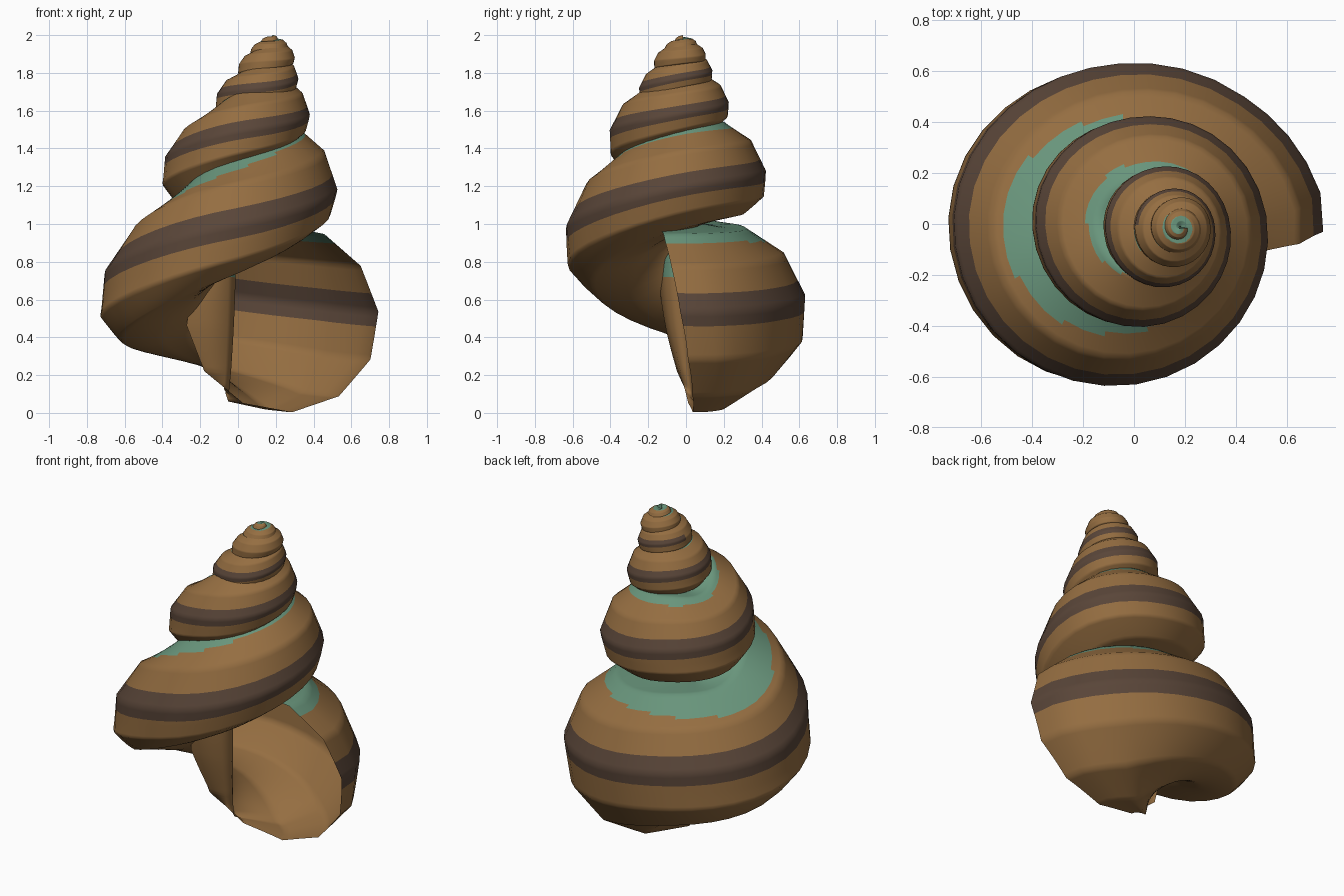
import bpy, bmesh, math
from math import sin, cos, radians, degrees, pi

if "Cube" in bpy.data.objects:
    bpy.data.objects.remove(bpy.data.objects["Cube"])

# One row per quarter turn, from the mouth back to the tip:
# outer radius, section centre height, section radius, axis x
TURNS = [
    (.80, .50, .49, -.07), (.635, .525, .48, -.07), (.66, .57, .485, -.07), (.635, .89, .455, -.06),
    (.55, 1.17, .375, -.03), (.43, 1.22, .335, 0), (.43, 1.25, .305, .03), (.395, 1.44, .275, .05),
    (.296, 1.57, .22, .08), (.24, 1.61, .19, .10), (.23, 1.63, .165, .11), (.235, 1.69, .15, .125),
    (.177, 1.765, .13, .14), (.155, 1.79, .115, .15), (.155, 1.81, .10, .155), (.155, 1.845, .09, .16),
    (.13, 1.875, .08, .17), (.12, 1.885, .07, .18), (.115, 1.90, .065, .18), (.10, 1.915, .055, .18),
    (.085, 1.93, .05, .18), (.075, 1.943, .04, .18), (.06, 1.955, .035, .18), (.045, 1.965, .03, .18),
    (.03, 1.978, .022, .18)]
LAST = len(TURNS) - 1
FINE = 3                                     # degrees between points around the section
ANGLES = range(0, 360, FINE)


def material(name, rgb):
    m = bpy.data.materials.new(name)
    m.diffuse_color = (*rgb, 1)
    m.use_nodes = True
    m.node_tree.nodes["Principled BSDF"].inputs["Base Color"].default_value = m.diffuse_color
    return m


def clamp(v):
    return min(max(v, 0), 1)


def sample(k):
    """Smooth interpolation of the growth table."""
    k = min(max(k, 0), LAST)
    i = min(int(k), LAST - 1)
    t = k - i
    p = [TURNS[min(max(j, 0), LAST)] for j in (i - 1, i, i + 1, i + 2)]
    if i == 0:
        p[0] = tuple(2 * a - b for a, b in zip(p[1], p[2]))
    return [b + .5 * t * (c - a + t * (2*a - 5*b + 4*c - d + t * (3*(b - c) + d - a)))
            for a, b, c, d in zip(*p)]


def tilt(theta):
    return -8 * cos(theta)


def ring(theta):
    """Twelve-sided section of the tube at one angle of the spiral."""
    k = theta / (pi / 2)
    rho, z, r, cx = sample(k)
    cy = -.015 * clamp(k / 10)
    mouth = 1 - clamp(k / .5)
    # inner wall stops at the axis, except where the lip flares out
    limit = -.19 + clamp((degrees(theta) + 10) / 26) * .22 if k < 1 else .03 * rho / .6
    # underside flattens and hollows behind the mouth
    m = clamp((k - .4) / 1.6)
    below = 1 - .36 * m
    hollow = m * (1.4 - 1.1 * clamp((k - 3.2) / .8))
    pts = []
    for a in ANGLES:
        chord = r * 1.015 * cos(radians(15)) / cos(radians((a - 12) % 30 - 15))
        w = radians(a + tilt(theta))
        d = max(rho - r + chord * cos(w), limit)
        t = r * (.24 * mouth * cos(w) - (.05 + .13 * mouth) * sin(w))
        h = chord * sin(w)
        if h < 0:
            h *= below * max(1 - hollow * (1 - cos(w)) / 2, 0)
        pts.append((cx + d * cos(theta) - t * sin(theta),
                    cy + d * sin(theta) + t * cos(theta), max(z + h, 0)))
    return pts


def paint(a, theta):
    """0 brown, 1 dark band at the widest part, 2 green beside the seam."""
    k = theta / (pi / 2)
    if 2 < (a + 180) % 360 - 180 < 25:
        return 1 if k < 14 else 0
    green = 56 + 17 * clamp((k - 4.5) / 1.5)
    return 2 if green < a + tilt(theta) < 155 else 0


# Spiral shell
bm = bmesh.new()
start, end = radians(-10), LAST * pi / 2
steps = round((end - start) / radians(11))
thetas = [start + (end - start) * i / steps for i in range(steps + 1)]
rings = [[bm.verts.new(p) for p in ring(t)] for t in thetas]
n = len(ANGLES)
for i in range(steps):
    A, B = rings[i], rings[i + 1]
    for j in range(n):
        q = (j + 1) % n
        f = bm.faces.new((A[j], B[j], B[q], A[q]))
        f.material_index = paint(ANGLES[j] + FINE / 2, (thetas[i] + thetas[i + 1]) / 2)
        f.smooth = True
# Tip cap
cap = bm.faces.new(rings[-1])
cap.material_index = 2

mesh = bpy.data.meshes.new("spiral_shell")
bm.to_mesh(mesh)
bm.free()
shell = bpy.data.objects.new("spiral_shell", mesh)
bpy.context.collection.objects.link(shell)
for m in (material("shell brown", (.30, .155, .053)),
          material("dark band", (.10, .06, .04)),
          material("suture green", (.14, .30, .20))):
    mesh.materials.append(m)
